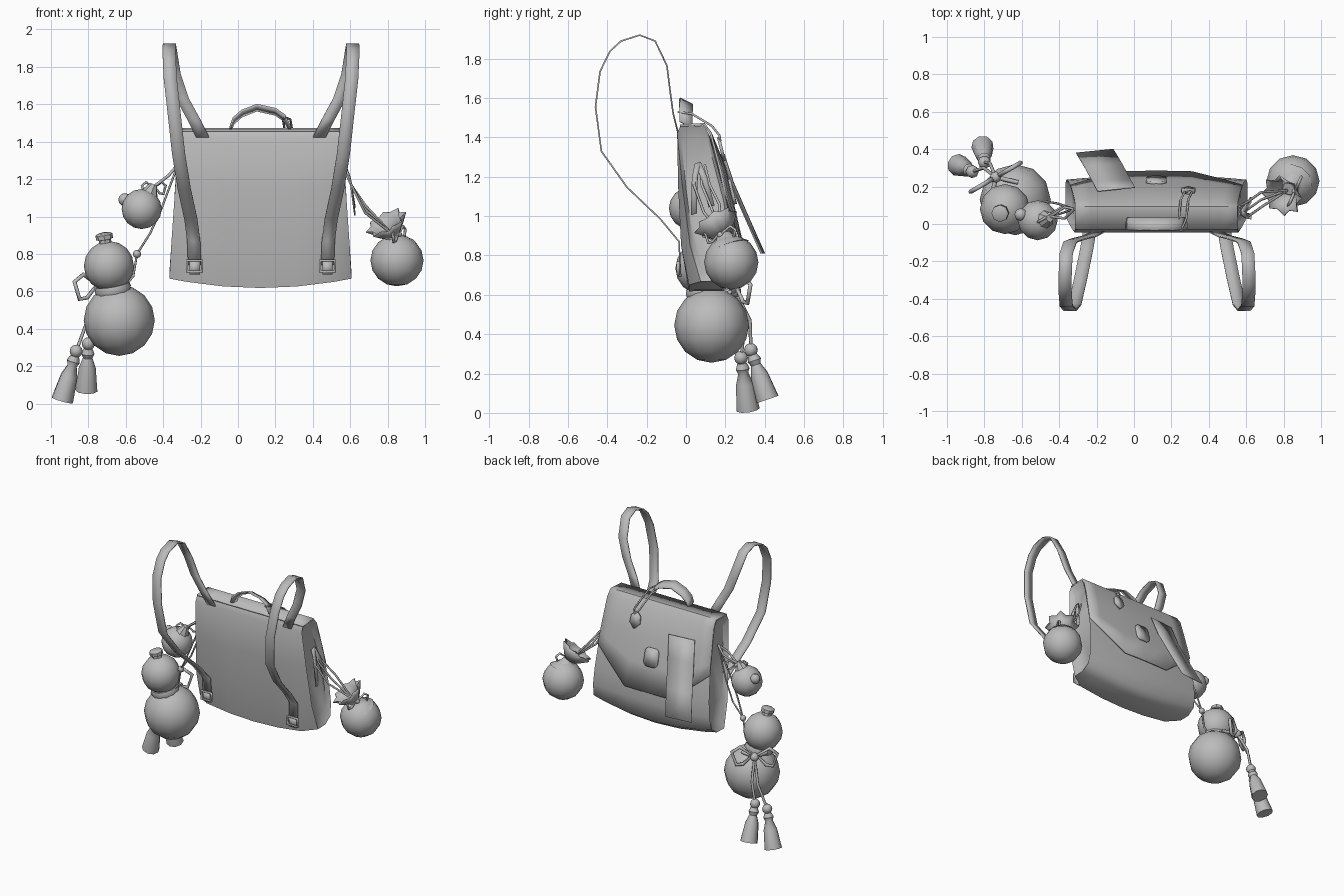
import bpy, math
from mathutils import Vector as V

cube = bpy.data.objects.get("Cube")
if cube:
    bpy.data.objects.remove(cube, do_unlink=True)

grey = bpy.data.materials.new("plain_grey")
grey.use_nodes = True
grey.diffuse_color = (0.5, 0.5, 0.5, 1)
grey.node_tree.nodes["Principled BSDF"].inputs["Base Color"].default_value = (0.5, 0.5, 0.5, 1)
MID = 0.12


def activate(ob):
    bpy.ops.object.select_all(action='DESELECT')
    ob.select_set(True)
    bpy.context.view_layer.objects.active = ob


def mesh(name, verts, faces, thick=0, angle=40):
    me = bpy.data.meshes.new(name)
    me.from_pydata([tuple(v) for v in verts], [], faces)
    me.materials.append(grey)
    ob = bpy.data.objects.new(name, me)
    bpy.context.collection.objects.link(ob)
    activate(ob)
    bpy.ops.object.mode_set(mode='EDIT')
    bpy.ops.mesh.select_all(action='SELECT')
    bpy.ops.mesh.normals_make_consistent(inside=False)
    bpy.ops.object.mode_set(mode='OBJECT')
    bpy.ops.object.shade_smooth_by_angle(angle=math.radians(angle))
    if thick:
        mod = ob.modifiers.new("thickness", 'SOLIDIFY')
        mod.thickness, mod.offset = thick, 0
    return ob


def grid(rows, closed=False):
    """Join equal rows of points with quads; closed wraps each row."""
    n = len(rows[0])
    faces = []
    for i in range(len(rows) - 1):
        for j in range(n if closed else n - 1):
            k = (j + 1) % n
            faces.append((i * n + j, i * n + k, (i + 1) * n + k, (i + 1) * n + j))
    return [p for r in rows for p in r], faces


def ribbon(name, path, side, thick=0.008):
    side = V(side) / 2
    return mesh(name, *grid([(V(p) - side, V(p) + side) for p in path]), thick=thick)


def tube(name, path, radius=0.006, cyclic=False):
    cu = bpy.data.curves.new(name, 'CURVE')
    cu.dimensions = '3D'
    cu.bevel_depth, cu.bevel_resolution, cu.use_fill_caps = radius, 1, True
    sp = cu.splines.new('POLY')
    sp.points.add(len(path) - 1)
    for pt, p in zip(sp.points, path):
        pt.co = (*p, 1)
    sp.use_cyclic_u = cyclic
    cu.materials.append(grey)
    ob = bpy.data.objects.new(name, cu)
    bpy.context.collection.objects.link(ob)
    activate(ob)
    bpy.ops.object.convert(target='MESH')


def lathe(name, start, end, profile, sides=10, frill=0, capped=True):
    """Turn (t, radius) pairs round the axis start-end; frill makes a star edge."""
    start, end = V(start), V(end)
    q = (end - start).to_track_quat('Z', 'Y')
    rows = []
    for t, r in profile:
        c = start.lerp(end, t)
        rows.append([c + q @ V((math.cos(a), math.sin(a), 0)) * r * (1 + frill * t * (-1) ** k)
                     for k, a in ((k, math.tau * k / sides) for k in range(sides))])
    verts, faces = grid(rows, True)
    if capped:
        faces += [tuple(range(sides)), tuple(range(len(verts) - sides, len(verts)))]
    return mesh(name, verts, faces, thick=0 if capped else 0.006)


def ball(name, centre, r, segs=12, rings=8, scale=(1, 1, 1)):
    bpy.ops.mesh.primitive_uv_sphere_add(segments=segs, ring_count=rings, radius=r, location=centre)
    ob = bpy.context.object
    ob.name, ob.scale = name, scale
    ob.data.materials.append(grey)
    bpy.ops.object.shade_smooth_by_angle(angle=math.radians(60))


def bow(name, knot, right, size, radius=0.01):
    knot, right, up = V(knot), V(right).normalized(), V((0, 0, 1))
    ball(name + "_knot", knot, size * 0.2, 8, 6)
    for k, s in (("left", 1), ("right", -1)):
        pts = [knot + right * s * size * a + up * size * b
               for a, b in ((0.1, 0.1), (0.65, 0.45), (1, 0.2), (0.8, -0.4), (0.5, -0.35))]
        tube(f"{name}_loop_{k}", pts, radius, True)


# Bag body: side profile swept across the width, with a bulging back,
# dipped base and front corners that turn back towards the bottom
STATIONS = [-1, -0.8, -0.4, 0, 0.4, 0.8, 1]
PROFILE = [(-0.045, 1.42), (-0.03, 1.455), (0.09, 1.46), (0.115, 1.42), (0.16, 1.25),
           (0.205, 1.08), (0.23, 0.92), (0.237, 0.8), (0.22, 0.71), (0.16, 0.67),
           (0.015, 0.668), (-0.025, 0.85), (-0.04, 1.15)]


def across(u, y, z):
    b = 1 - u * u
    low = min(1, max(0, (1.42 - z) / 0.75))
    half = 0.487 - 0.052 * max(0, (z - 0.7) / 0.76)
    if y > 0.13:
        y += 0.025 * b
    elif y < 0.05:
        y += 0.06 * low * max(0, abs(u) - 0.8) / 0.2
    return V((MID + u * half, y, z - (0.05 * b if z < 0.78 else 0)))


verts, faces = grid([[across(u, y, z) for y, z in PROFILE] for u in STATIONS], True)
n = len(PROFILE)
# sunken side gussets
for first in (0, len(verts) - n):
    ring = verts[first:first + n]
    c = sum(ring, V()) / n
    inward = V((0.03 if first == 0 else -0.03, 0, 0))
    base = len(verts)
    verts += [c + (p - c) * 0.85 + inward for p in ring]
    faces += [(first + k, first + (k + 1) % n, base + (k + 1) % n, base + k) for k in range(n)]
    faces.append(tuple(range(base, base + n)))
mesh("bag_body", verts, faces, angle=55)

# Flap over the top and down the back, ending in a blunt point
rows = []
for u in STATIONS:
    edge = 0.88 + 0.22 * max(0, abs(u) - 0.4) / 0.6
    line = [(-0.03, 1.46), (0.092, 1.468), (0.125, 1.423), (0.17, 1.25)]
    line += [(0.17 + (1.25 - z) * 0.23, z) for z in ((1.25 + edge) / 2, edge)]
    rows.append([across(u, y, z) for y, z in line])
mesh("bag_flap", *grid(rows), thick=0.012, angle=55)

# Four-lobed badge on the flap
rim = [(MID + 0.06 * (1 - 0.1 * math.cos(4 * a)) * math.sin(a),
        0.234 - 0.018 * math.cos(a), 1.125 + 0.07 * (1 - 0.1 * math.cos(4 * a)) * math.cos(a))
       for a in (math.tau * k / 24 for k in range(24))]
mesh("flap_badge", rim, [tuple(range(24))], thick=0.016)

# Hanging paper strip
strip = [(0.185, 1.315, -0.095), (0.232, 1.17, -0.12), (0.315, 0.98, -0.165), (0.39, 0.81, -0.21)]
ribbon("paper_strip", [(x, y, z) for y, z, x in strip], (0.2, 0.02, 0), 0.004)

# Carry handle
ribbon("carry_handle", [(-0.04, 0, 1.465), (-0.025, 0, 1.51), (0.02, 0, 1.55), (0.1, 0, 1.582),
                        (0.2, 0, 1.56), (0.25, 0, 1.525), (0.28, 0, 1.465)], (0, 0.065, -0.032), 0.01)

# Leaf tag on a cord
for dx in (-0.02, 0.02):
    tube("tag_cord", [(0.25, -0.04, 1.53), (0.26 + dx, 0.03, 1.52), (0.27 + dx, 0.13, 1.46),
                      (0.29 + dx, 0.17, 1.41), (0.3, 0.175, 1.38)])
leaf = [(0, 0.06), (0.035, 0.03), (0.04, -0.02), (0, -0.06), (-0.04, -0.02), (-0.035, 0.03)]
mesh("leaf_tag", [(0.29 + a, 0.18 - b * 0.25, 1.34 + b) for a, b in leaf], [tuple(range(6))], thick=0.016)

# Shoulder straps with buckles
STRAP = [(-0.19, -0.04, 1.42), (-0.24, -0.065, 1.52), (-0.3, -0.08, 1.63), (-0.345, -0.097, 1.765),
         (-0.365, -0.157, 1.89), (-0.37, -0.235, 1.92), (-0.372, -0.33, 1.89), (-0.37, -0.385, 1.84),
         (-0.365, -0.437, 1.735), (-0.345, -0.46, 1.555), (-0.32, -0.43, 1.33),
         (-0.29, -0.3, 1.147), (-0.255, -0.13, 0.985), (-0.24, -0.035, 0.87), (-0.235, -0.03, 0.74)]
for name, s in (("right", 1), ("left", -1)):
    flip = lambda x: MID + s * (x - MID) + 0.003
    ribbon("strap_" + name, [(flip(x), y, z) for x, y, z in STRAP], (0.07, 0, 0))
    x = flip(-0.235)
    tube("buckle_" + name, [(x + a, -0.04, 0.735 + b) for a, b in
                            ((-0.04, -0.03), (0.04, -0.03), (0.04, 0.03), (-0.04, 0.03))], 0.009, True)
    ribbon("buckle_tab_" + name, [(x, -0.035, 0.76), (x, -0.03, 0.69)], (0.055, 0, 0), 0.014)

# Gourd charm
ball("gourd_lower", (-0.635, 0.13, 0.445), 0.19)
ball("gourd_upper", (-0.69, 0.08, 0.735), 0.134)
lathe("gourd_collar", (-0.665, 0.1, 0.59), (-0.673, 0.093, 0.635), [(0, 0.092), (0.5, 0.1), (1, 0.092)], 12)
lathe("gourd_stopper", (-0.708, 0.065, 0.85), (-0.718, 0.055, 0.91),
      [(0, 0.036), (0.45, 0.032), (0.5, 0.046), (0.9, 0.046), (1, 0.036)], 8)
KNOT = (-0.74, 0.25, 0.62)
for s in (-0.07, 0.07):
    tube("collar_tie", [KNOT, (-0.69 + s, 0.18 + s * 0.6, 0.615)], 0.012)
bow("gourd_bow", KNOT, (0.86, 0.5, 0), 0.155, 0.012)

# Two tassels hanging from the gourd bow
for name, top, end in (("outer", (-0.865, 0.28, 0.28), (-0.94, 0.315, 0.018)),
                       ("inner", (-0.80, 0.33, 0.32), (-0.81, 0.415, 0.07))):
    top, end = V(top), V(end)
    tube("tassel_cord_" + name, [KNOT, V(KNOT).lerp(top, 0.5) + V((0, 0.035, 0)), top], 0.009)
    ball("tassel_bead_" + name, top, 0.035, 8, 6)
    lathe("tassel_" + name, top + (end - top) * 0.1, end,
          [(0, 0.024), (0.12, 0.036), (0.22, 0.026), (0.45, 0.046), (1, 0.06)], 9)

# Small round fruit charm
ball("fruit", (-0.515, 0.02, 1.04), 0.107)
ball("fruit_nub", (-0.605, 0.05, 1.09), 0.035, 8, 6)
lathe("fruit_cap", (-0.475, 0.025, 1.12), (-0.45, 0.03, 1.17), [(0, 0.05), (1, 0.02)], 8)
bow("fruit_bow", (-0.45, 0.05, 1.15), (0.8, 0.5, 0), 0.075, 0.007)

# Cords from the bag's right side
ANCHOR = (-0.32, 0.08, 1.28)
for dy in (-0.03, 0.03):
    tube("fruit_cord", [ANCHOR, (-0.37, 0.06 + dy, 1.22), (-0.45, 0.04, 1.16)], 0.008)
    tube("gourd_cord", [ANCHOR, (-0.41, 0.08 + dy, 1.04), (-0.47, 0.09 + dy, 0.91),
                        (-0.54, 0.1, 0.8), (-0.56, 0.1, 0.68), (-0.61, 0.1, 0.62)])
ball("gourd_cord_bead", (-0.54, 0.1, 0.8), 0.022, 8, 6)

# Pouch charm with a frilled mouth
ball("pouch", (0.85, 0.23, 0.765), 0.138, 12, 8, (1.03, 1, 1))
lathe("pouch_neck", (0.845, 0.215, 0.84), (0.83, 0.19, 0.91), [(0, 0.11), (0.6, 0.055), (1, 0.035)], 12)
lathe("pouch_frill", (0.83, 0.19, 0.9), (0.79, 0.15, 0.97),
      [(0, 0.035), (0.5, 0.075), (1, 0.105)], 16, 0.14, False)
bow("pouch_bow", (0.86, 0.175, 0.905), (0.4, 0.9, 0.1), 0.085, 0.008)
for k, dy in enumerate((-0.03, 0.01, 0.05)):
    tube("pouch_cord", [(0.565, 0.07 + dy / 2, 1.26), (0.61, 0.07 + dy, 1.16),
                        (0.68, 0.12 + dy, 1.02 + 0.02 * k), (0.82, 0.18, 0.91)], 0.007)
# tied ribbon ends at the bag's left side
for dy, dz in ((-0.03, 0.26), (0.06, 0.22)):
    ribbon("side_tie_end", [(0.575, 0.06, 1.27), (0.6, 0.06 + dy / 2, 1.2), (0.625, 0.07 + dy, 1.27 - dz)],
           (0, 0.03, 0.01))
